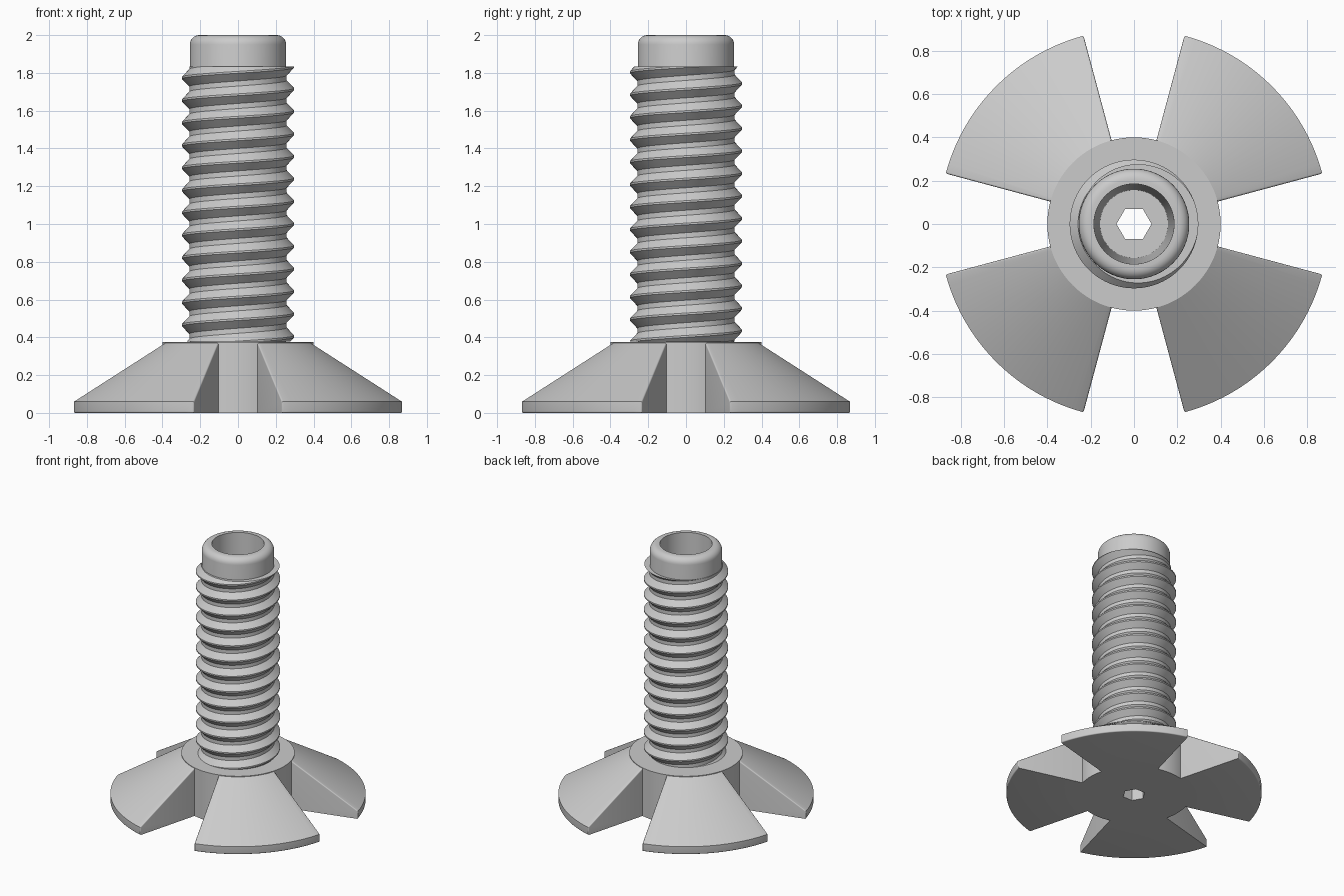
import bpy, bmesh
from math import sin, cos, pi, radians, hypot

cube = bpy.data.objects.get("Cube")
if cube:
    bpy.data.objects.remove(cube)

GREY = (0.6, 0.6, 0.6, 1)
mat = bpy.data.materials.new("light grey")
mat.use_nodes = True
mat.diffuse_color = GREY
mat.node_tree.nodes["Principled BSDF"].inputs["Base Color"].default_value = GREY

SEGS = 96
HUB_R, HUB_TOP = 0.40, 0.375
CORE_R, THREAD_R, THREAD_TOP = 0.255, 0.297, 1.835
HEX_APOTHEM = 0.07


def finish(bm, name):
    bmesh.ops.recalc_face_normals(bm, faces=bm.faces)
    mesh = bpy.data.meshes.new(name)
    bm.to_mesh(mesh)
    bm.free()
    mesh.materials.append(mat)
    obj = bpy.data.objects.new(name, mesh)
    bpy.context.collection.objects.link(obj)
    bpy.ops.object.select_all(action="DESELECT")
    obj.select_set(True)
    bpy.context.view_layer.objects.active = obj
    bpy.ops.object.shade_smooth_by_angle(angle=radians(30))
    return obj


def hex_radius(a):
    return HEX_APOTHEM / cos(a % (pi / 3) - pi / 6)


# Hub, hollow core and hex drive hole: one closed turned profile
fillet = 0.05
crown = [(CORE_R - fillet + fillet * cos(i * pi / 12),
          2 - fillet + fillet * sin(i * pi / 12)) for i in range(7)]
profile = [("hex", 0), (HUB_R, 0), (HUB_R, HUB_TOP), (CORE_R, HUB_TOP)]
profile += crown + [(0.185, 2), (0.157, 0.2), ("hex", 0.2)]

bm = bmesh.new()
rings = []
for r, z in profile:
    ring = []
    for i in range(SEGS):
        a = 2 * pi * i / SEGS
        rad = hex_radius(a) if r == "hex" else r
        ring.append(bm.verts.new((rad * cos(a), rad * sin(a), z)))
    rings.append(ring)
for k, ring in enumerate(rings):
    above = rings[(k + 1) % len(rings)]
    for i in range(SEGS):
        j = (i + 1) % SEGS
        bm.faces.new((ring[i], ring[j], above[j], above[i]))
finish(bm, "hub_and_core")

# Screw thread: helical strip trimmed flat at both ends
PITCH, START = 0.119, 0.405
root = CORE_R + 0.003
section = [(root, -PITCH / 2), (root, -0.046), (THREAD_R, -0.005),
           (THREAD_R, 0.005), (root, 0.046), (root, PITCH / 2)]
bm = bmesh.new()
previous = None
for k in range(-2 * SEGS, 15 * SEGS):
    a = 2 * pi * k / SEGS
    z0 = START + PITCH * k / SEGS
    row = [bm.verts.new((r * cos(a), r * sin(a), z0 + dz)) for r, dz in section]
    if previous:
        for p in range(len(section) - 1):
            bm.faces.new((previous[p], row[p], row[p + 1], previous[p + 1]))
    previous = row
bmesh.ops.remove_doubles(bm, verts=bm.verts, dist=0.0005)
for z, normal in ((HUB_TOP + 0.003, -1), (THREAD_TOP, 1)):
    cut = bmesh.ops.bisect_plane(bm, geom=bm.verts[:] + bm.edges[:] + bm.faces[:],
                                 plane_co=(0, 0, z), plane_no=(0, 0, normal),
                                 clear_outer=True)["geom_cut"]
    edges = [e for e in cut if isinstance(e, bmesh.types.BMEdge)]
    new = bmesh.ops.extrude_edge_only(bm, edges=edges)["geom"]
    for v in (g for g in new if isinstance(g, bmesh.types.BMVert)):
        s = (CORE_R - 0.01) / hypot(v.co.x, v.co.y)
        v.co.x *= s
        v.co.y *= s
finish(bm, "screw_thread")

# Four sloped feet, each a 60 degree sector with rounded edges
FOOT_R, RIM_Z, STEPS = 0.9, 0.06, 20
outline = [(0.38, 0), (FOOT_R, 0), (FOOT_R, RIM_Z), (HUB_R - 0.005, HUB_TOP - 0.002),
           (0.38, HUB_TOP - 0.002)]
for n, label in enumerate(("back_left", "back_right", "front_right", "front_left")):
    bm = bmesh.new()
    rows = []
    for i in range(STEPS + 1):
        a = radians(90 * n + 15 + 60 * i / STEPS)
        rows.append([bm.verts.new((r * cos(a), r * sin(a), z)) for r, z in outline])
    count = len(outline)
    for lo, hi in zip(rows, rows[1:]):
        for p in range(count):
            q = (p + 1) % count
            bm.faces.new((lo[p], hi[p], hi[q], lo[q]))
    bm.faces.new(rows[0])
    bm.faces.new(rows[-1])
    soft = [bm.edges.get((row[p], row[p + 1])) for row in (rows[0], rows[-1]) for p in (1, 2)]
    soft += [bm.edges.get((lo[1], hi[1])) for lo, hi in zip(rows, rows[1:])]
    bmesh.ops.bevel(bm, geom=soft, offset=0.025, offset_type="OFFSET", segments=4,
                    profile=0.5, affect="EDGES", clamp_overlap=True)
    finish(bm, "foot_" + label)
